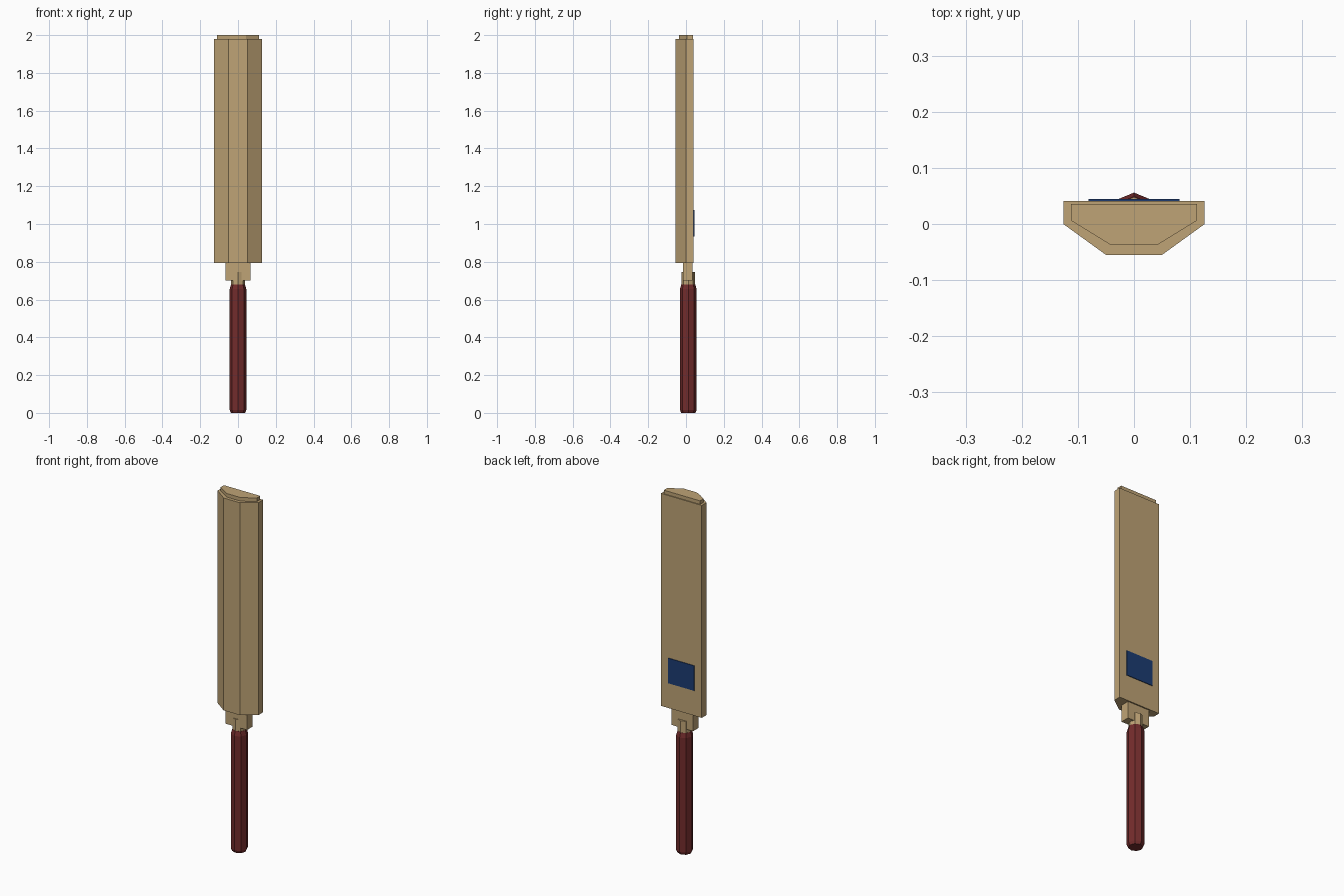
import bpy, bmesh, math

if "Cube" in bpy.data.objects:
    bpy.data.objects.remove(bpy.data.objects["Cube"])


def material(name, rgb):
    m = bpy.data.materials.new(name)
    m.diffuse_color = (*rgb, 1)
    m.use_nodes = True
    m.node_tree.nodes["Principled BSDF"].inputs["Base Color"].default_value = m.diffuse_color
    return m


wood = material("willow wood", (0.52, 0.37, 0.18))
grip_red = material("dark red grip", (0.17, 0.025, 0.025))
blue = material("blue sticker", (0.012, 0.045, 0.17))


def loft(name, sections, mat):
    """Skin a stack of (z, outline) sections and cap both ends."""
    bm = bmesh.new()
    rings = [[bm.verts.new((x, y, z)) for x, y in pts] for z, pts in sections]
    n = len(rings[0])
    for a, b in zip(rings, rings[1:]):
        for i in range(n):
            j = (i + 1) % n
            bm.faces.new((a[i], a[j], b[j], b[i]))
    bm.faces.new(rings[0][::-1])
    bm.faces.new(rings[-1])
    bmesh.ops.recalc_face_normals(bm, faces=bm.faces)
    me = bpy.data.meshes.new(name)
    bm.to_mesh(me)
    bm.free()
    me.materials.append(mat)
    ob = bpy.data.objects.new(name, me)
    bpy.context.collection.objects.link(ob)
    return ob


def mirrored(half):
    return half + [(-x, y) for x, y in reversed(half)]


def box(w, y0, y1):
    return mirrored([(w, y0), (w, y1)])


def octagon(r, cy=0.012):
    return [(r * math.cos(i * math.pi / 4), cy + r * math.sin(i * math.pi / 4))
            for i in range(8)]


# Blade with flat striking face at the back and a ridged front
blade = mirrored([(0.05, -0.055), (0.126, 0.0), (0.126, 0.041)])
loft("blade", [(0.793, blade), (1.98, blade)], wood)

# Stepped toe at the end of the blade
toe = mirrored([(0.042, -0.037), (0.112, 0.006), (0.112, 0.036)])
loft("toe", [(1.975, toe), (2.0, toe)], wood)

# Shoulder block joining blade and handle
shoulder = box(0.067, -0.016, 0.034)
loft("shoulder", [(0.70, shoulder), (0.80, shoulder)], wood)

# Wooden handle core showing above the grip
loft("handle_core", [(0.66, octagon(0.036)), (0.745, octagon(0.036))], wood)

# Octagonal grip with chamfered ends
loft("grip", [(0.0, octagon(0.037)), (0.015, octagon(0.044)),
              (0.655, octagon(0.044)), (0.68, octagon(0.037))], grip_red)

# Sticker plate on the flat face
plate = box(0.081, 0.040, 0.0445)
loft("sticker", [(0.933, plate), (1.073, plate)], blue)
